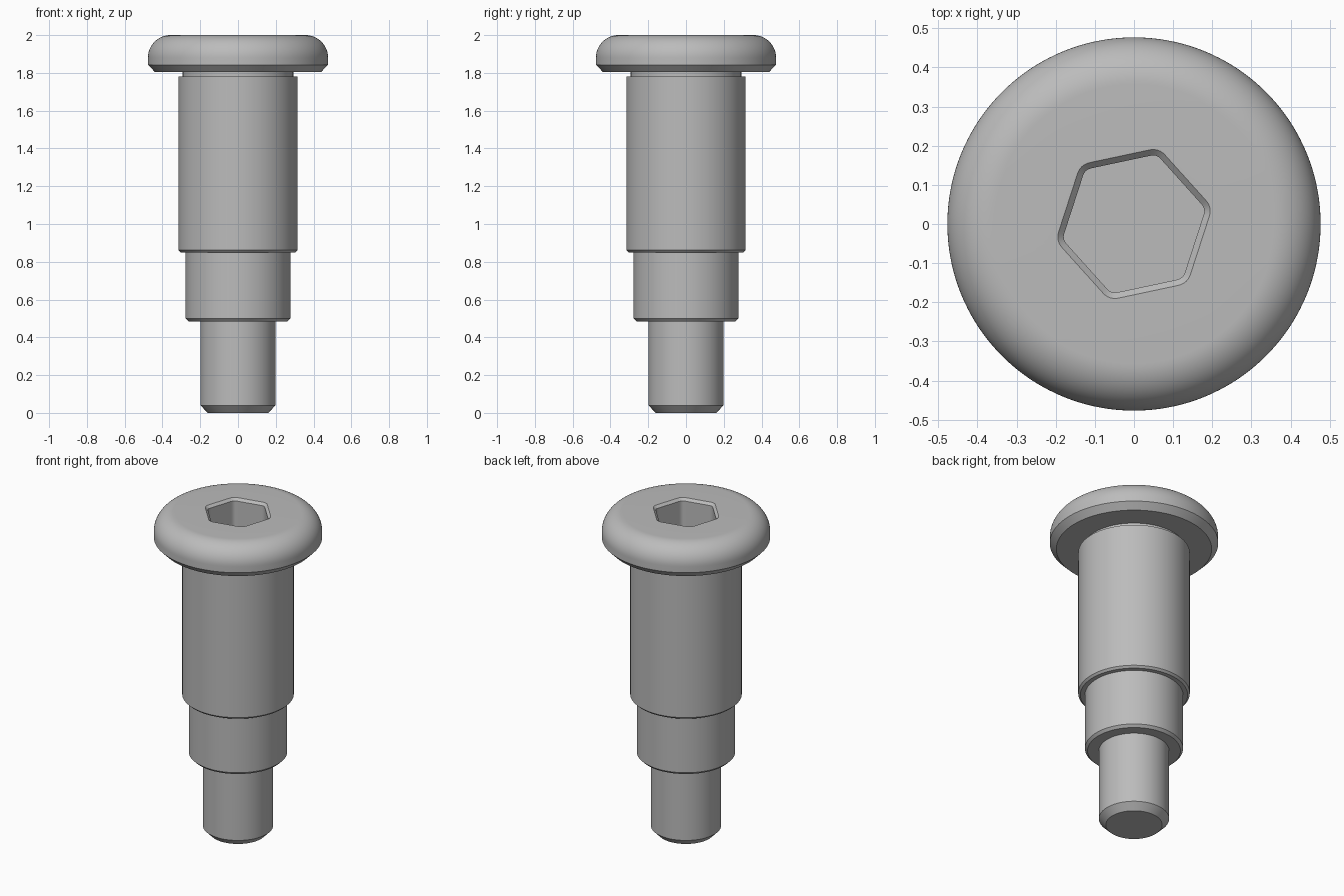
import bpy
import bmesh
from math import sin, cos, sqrt, atan2, radians, pi

SEGMENTS = 144
HEX_TURN = radians(12)

cube = bpy.data.objects.get("Cube")
if cube:
    bpy.data.objects.remove(cube, do_unlink=True)

steel = bpy.data.materials.new("grey_steel")
steel.use_nodes = True
steel.diffuse_color = (0.5, 0.5, 0.5, 1)
steel.node_tree.nodes["Principled BSDF"].inputs["Base Color"].default_value = (0.5, 0.5, 0.5, 1)


def circle(radius):
    return lambda angle: radius


def rounded_hex(apothem, fillet):
    """Polar radius of a hexagon with filleted corners."""
    half = pi / 6
    centre = (apothem - fillet) / cos(half)
    tangent = atan2(fillet * sin(half), centre + fillet * cos(half))

    def radius(angle):
        t = abs((angle - HEX_TURN + half) % (2 * half) - half)
        if t < tangent:
            return centre * cos(t) + sqrt(fillet ** 2 - (centre * sin(t)) ** 2)
        return apothem / cos(half - t)
    return radius


def loft(name, sections, cap_last=False):
    """Bridge rings listed as (radius function, height), from top to bottom."""
    bm = bmesh.new()
    rings = []
    for shape, z in sections:
        angles = [2 * pi * i / SEGMENTS for i in range(SEGMENTS)]
        rings.append([bm.verts.new((shape(a) * cos(a), shape(a) * sin(a), z)) for a in angles])
    for upper, lower in zip(rings, rings[1:]):
        for i in range(SEGMENTS):
            j = (i + 1) % SEGMENTS
            bm.faces.new((upper[i], lower[i], lower[j], upper[j]))
    if cap_last:
        bm.faces.new(rings[-1][::-1])
    mesh = bpy.data.meshes.new(name)
    bm.to_mesh(mesh)
    bm.free()
    mesh.materials.append(steel)
    obj = bpy.data.objects.new(name, mesh)
    bpy.context.collection.objects.link(obj)
    bpy.ops.object.select_all(action='DESELECT')
    obj.select_set(True)
    bpy.context.view_layer.objects.active = obj
    bpy.ops.object.shade_smooth_by_angle(angle=radians(25))
    return obj


def turned(name, profile, cap_last=False):
    return loft(name, [(circle(r), z) for r, z in profile], cap_last)


# Hexagonal drive socket with a bevelled rim, wall and flat floor
rim = rounded_hex(0.177, 0.04)
wall = rounded_hex(0.162, 0.025)
socket = loft("drive_socket", [(rim, 2), (wall, 1.985), (wall, 1.77)])
floor = bmesh.new()
floor.from_mesh(socket.data)
floor.verts.ensure_lookup_table()
floor.faces.new(floor.verts[-SEGMENTS:])
# The socket is seen from inside
bmesh.ops.reverse_faces(floor, faces=floor.faces[:-1])
floor.to_mesh(socket.data)
floor.free()

# Flat top, rounded shoulder, bevelled lower edge and underside of the head
dome = [(circle(0.357 + 0.12 * sin(a)), 1.88 + 0.12 * cos(a))
        for a in [pi / 2 * i / 16 for i in range(17)]]
loft("head", [(rim, 2)] + dome + [
    (circle(0.477), 1.843), (circle(0.44), 1.805), (circle(0.293), 1.805)])

# Stepped shank
turned("neck", [(0.293, 1.805), (0.293, 1.78)])
turned("upper_shank", [(0.293, 1.78), (0.316, 1.78), (0.316, 0.862), (0.304, 0.85), (0.278, 0.85)])
turned("middle_shank", [(0.278, 0.85), (0.278, 0.5), (0.263, 0.485), (0.199, 0.485)])
turned("lower_shank", [(0.199, 0.485), (0.199, 0.04), (0.16, 0)], cap_last=True)
